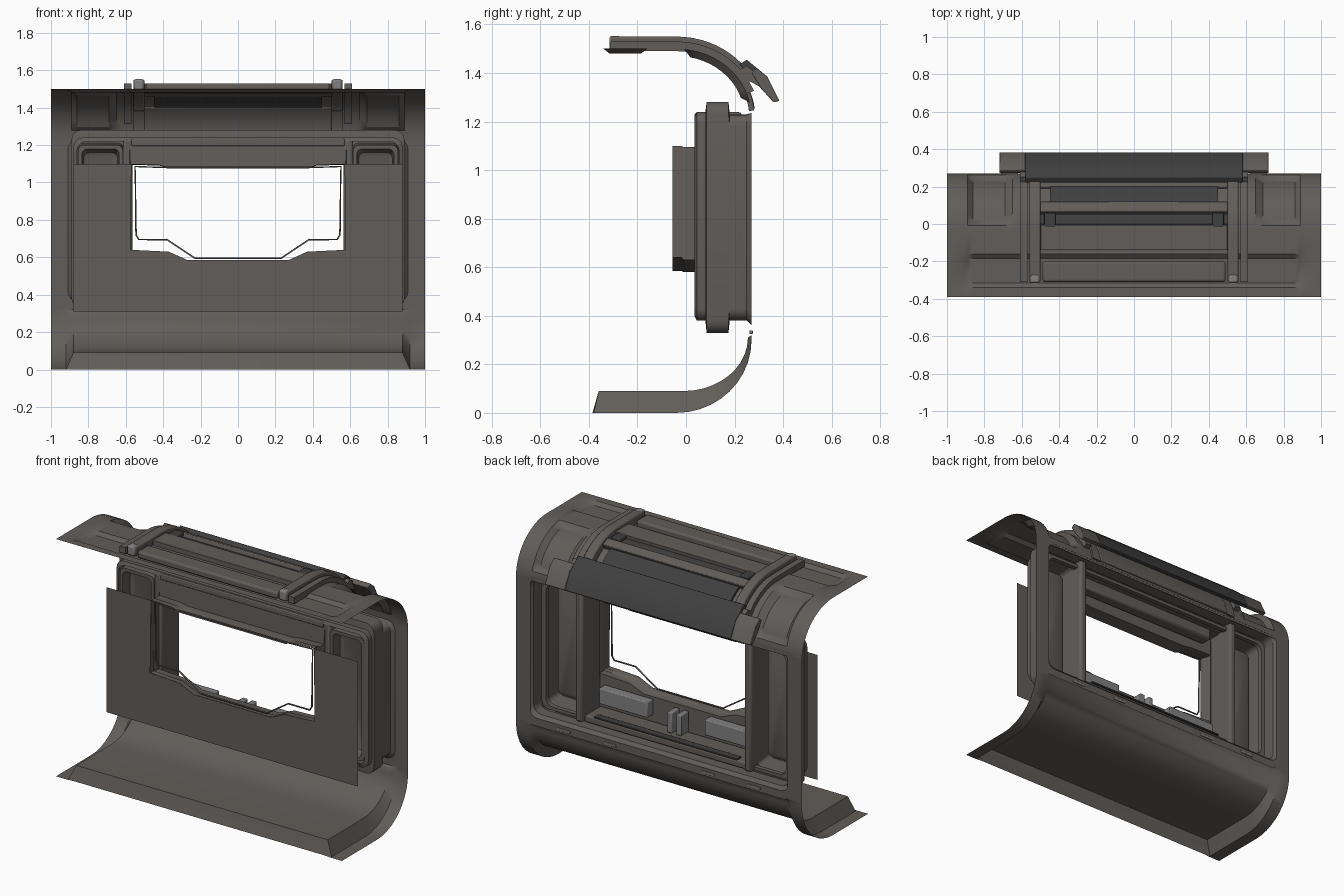
import bpy, bmesh, math

if "Cube" in bpy.data.objects:
    bpy.data.objects.remove(bpy.data.objects["Cube"])

dark = bpy.data.materials.new("dark_metal")
dark.diffuse_color = (0.12, 0.11, 0.10, 1)
dark.use_nodes = True
dark.node_tree.nodes["Principled BSDF"].inputs["Base Color"].default_value = dark.diffuse_color
black = bpy.data.materials.new("black_metal")
black.diffuse_color = (0.05, 0.05, 0.05, 1)
black.use_nodes = True
black.node_tree.nodes["Principled BSDF"].inputs["Base Color"].default_value = black.diffuse_color
light = bpy.data.materials.new("light_metal")
light.diffuse_color = (0.22, 0.22, 0.22, 1)
light.use_nodes = True
light.node_tree.nodes["Principled BSDF"].inputs["Base Color"].default_value = light.diffuse_color


def finish(name, verts, faces, mat=dark, smooth=True, bevel=0):
    me = bpy.data.meshes.new(name)
    me.from_pydata(verts, [], faces)
    bm = bmesh.new()
    bm.from_mesh(me)
    bmesh.ops.recalc_face_normals(bm, faces=bm.faces)
    bm.to_mesh(me)
    bm.free()
    ob = bpy.data.objects.new(name, me)
    bpy.context.collection.objects.link(ob)
    me.materials.append(mat)
    if bevel:
        m = ob.modifiers.new("bevel", "BEVEL")
        m.width, m.segments = bevel, 2
    if smooth:
        bpy.context.view_layer.objects.active = ob
        ob.select_set(True)
        bpy.ops.object.shade_smooth_by_angle(angle=math.radians(35))
        ob.select_set(False)
    return ob


def grid(name, xs, rows, point):
    """Sheet from point(x, row)."""
    n = len(rows)
    verts = [point(x, r) for x in xs for r in rows]
    faces = [(i*n+j, i*n+j+1, (i+1)*n+j+1, (i+1)*n+j)
             for i in range(len(xs)-1) for j in range(n-1)]
    return finish(name, verts, faces)


def loft(name, rings, cap=False, mat=dark):
    """Skin closed rings of equal length."""
    n = len(rings[0])
    verts = [v for r in rings for v in r]
    faces = [(i*n+j, i*n+(j+1) % n, (i+1)*n+(j+1) % n, (i+1)*n+j)
             for i in range(len(rings)-1) for j in range(n)]
    if cap:
        faces.append(tuple(range((len(rings)-1)*n, len(rings)*n)))
    return finish(name, verts, faces, mat)


def rrect(hx, z0, z1, y, r=.05, cx=0):
    out = []
    for k, (x, z) in enumerate([(hx-r, z1-r), (r-hx, z1-r), (r-hx, z0+r), (hx-r, z0+r)]):
        for i in range(5):
            a = math.pi/2*(k + i/4)
            out.append((cx+x+r*math.cos(a), y, z+r*math.sin(a)))
    return out


def prism(name, profile, x0, x1, mat=dark, bevel=0):
    """Closed yz profile extruded along x."""
    n = len(profile)
    verts = [(x, y, z) for x in (x0, x1) for y, z in profile]
    faces = [(j, (j+1) % n, n+(j+1) % n, n+j) for j in range(n)]
    faces += [tuple(range(n)), tuple(range(n, 2*n))]
    return finish(name, verts, faces, mat, True, bevel)


def box(name, x0, x1, y0, y1, z0, z1, mat=dark, bevel=.006):
    return prism(name, [(y0, z0), (y1, z0), (y1, z1), (y0, z1)], x0, x1, mat, bevel)


def roof(a, off=0):
    t = math.radians(a)
    return (-.04+(.31+off)*math.cos(t), 1.22+(.28+off)*math.sin(t))


def roof_band(name, a0, a1, low, high, x0, x1, front=None, mat=dark, bevel=0):
    angs = [a0+(a1-a0)*i/10 for i in range(11)]
    top = [roof(a, high) for a in angs]
    bot = [roof(a, low) for a in angs]
    if front is not None:
        top.append((front, 1.5+high))
        bot.append((front, 1.5+low))
    return prism(name, top+bot[::-1], x0, x1, mat, bevel)


def mirror_x(half):
    return half + [(-x, z) for x, z in reversed(half)]


half_x = [.62, .65, .69, .86, .89, .92, 1]
xs = [-x for x in reversed(half_x)] + half_x

# floor shell with a raised middle tray
floor_rows = [(-.39, 0, -.385, 0), (-.38, 0, -.36, .09), (-.2, 0, -.2, .09), (-.04, 0, -.01, .09)]
for i in range(1, 11):
    t = math.radians(-90+9*i)
    c, s = math.cos(t), math.sin(t)
    floor_rows.append((-.04+.31*c, .3+.3*s, -.01+.265*c, .31+.22*s))
floor_rows.append((.27, .32, .27, .32))
fx = [-1, -.92, -.88, .88, .92, 1]
grid("floor_shell", fx, floor_rows,
     lambda x, r: (x, r[2], r[3]) if abs(x) < .9 else (x, r[0], r[1]))

# roof shell with a long groove and corner pockets
roof_rows = [("f", y) for y in (-.39, -.34, -.315, -.185, -.16)] + [("a", 90-6*i) for i in range(16)]


def roof_point(x, r):
    if r[0] == "f":
        deep = abs(x) < .9 and -.33 < r[1] < -.17
        return (x, r[1], 1.48 if deep else 1.5)
    deep = .66 < abs(x) < .88 and 17 < r[1] < 82
    y, z = roof(r[1], -.03 if deep else 0)
    return (x, y, z)


grid("roof_shell", xs, roof_rows, roof_point)

# side strips of the wall and the deep stepped frame
for s in (-1, 1):
    finish("wall_strip", [(s*.9, .27, .31), (s, .27, .29), (s, .27, 1.23), (s*.9, .27, 1.23)],
           [(0, 1, 2, 3)])
loft("recess_frame", [rrect(*a) for a in (
    (.93, .31, 1.25, .27, .02), (.91, .36, 1.235, .27, .06), (.89, .38, 1.23, .25), (.89, .38, 1.23, .18),
    (.89, .33, 1.28, .175), (.89, .33, 1.28, .085), (.88, .38, 1.24, .08),
    (.88, .38, 1.24, .045), (.86, .40, 1.22, .035))])
loft("inner_trim", [rrect(*a) for a in (
    (.87, .40, 1.21, .17), (.87, .40, 1.21, .2), (.84, .42, 1.19, .2), (.84, .42, 1.19, .17))])

# window surround: front plate, tunnel and inner wall
win = mirror_x([(.37, 1.075), (.42, 1.095), (.57, 1.1), (.575, .64), (.37, .63), (.27, .585)])
wall = mirror_x([(.37, 1.2), (.42, 1.2), (.58, 1.2), (.58, .41), (.37, .41), (.27, .41)])
wide = mirror_x([(.37, 1.08), (.42, 1.09), (.575, 1.095), (.58, .63), (.37, .62), (.27, .58)])


def at(ring, y):
    return [(x, y, z) for x, z in ring]


loft("window_wall", [at(win, -.055), at(win, -.02), at(wide, -.01), at(wide, .035), at(wall, .04),
                     at(wall, .2)])
py = -.056
pl = [(-.88, .31), (-.575, .31), (-.37, .31), (-.27, .31), (.27, .31), (.37, .31), (.575, .31), (.88, .31)]
up = [(-.88, .64), (-.575, .64), (-.37, .63), (-.27, .585), (.27, .585), (.37, .63), (.575, .64), (.88, .64)]
hi = [(-.88, 1.1), (-.57, 1.1), (.57, 1.1), (.88, 1.1)]
finish("front_plate", at(pl+up+hi, py),
       [(i, i+1, i+9, i+8) for i in range(7)] + [(8, 9, 17, 16), (14, 15, 19, 18)], dark, False)

# thin window rim, split into left and right lower corners
cu = bpy.data.curves.new("window_rim", "CURVE")
cu.dimensions = "3D"
cu.bevel_depth, cu.bevel_resolution = .005, 1
rim = mirror_x([(.37, 1.08), (.55, 1.085), (.545, .72), (.53, .695), (.38, .695), (.23, .595)])
sp = cu.splines.new("POLY")
sp.points.add(len(rim)-1)
for p, (x, z) in zip(sp.points, rim):
    p.co = (x, -.04, z, 1)
sp.use_cyclic_u = True
cu.materials.append(dark)
bpy.context.collection.objects.link(bpy.data.objects.new("window_rim", cu))

# side pockets, pillars and roof ribs
for s in (-1, 1):
    loft("side_pocket", [rrect(hx, z0, z1, y, .03, s*.735) for hx, z0, z1, y in (
        (.15, .39, 1.23, .17), (.125, .41, 1.21, .16), (.12, .42, 1.2, .04), (.1, .44, 1.18, .04),
        (.09, .46, 1.16, .1), (.075, .48, 1.14, .11))], True)
    a, b = sorted((s*.565, s*.615))
    box("pillar", a, b, .04, .23, .39, 1.24, dark, .015)
    a, b = sorted((s*.5, s*.56))
    roof_band("roof_rib", 36, 90, -.01, .05, a, b, -.31, dark, .008)
    roof_band("roof_rib_foot", 5, 36, -.01, .012, a, b)
    a, b = sorted((s*.505, s*.555))
    box("rib_cap", a, b, -.315, -.27, 1.49, 1.553, light, .01)
    a, b = sorted((s*.57, s*.61))
    roof_band("roof_side_rail", 20, 90, -.01, .03, a, b, -.31)
    a, b = sorted((s*.42, s*.48))
    box("roof_vent", a, b, -.02, .06, 1.5, 1.53, black)
    a, b = sorted((s*.2, s*.54))
    box("sill_panel", a, b, .04, .1, .47, .57, light)
    a, b = sorted((s*.015, s*.05))
    box("sill_bracket", a, b, .04, .12, .43, .56, light)
    for x in (.3, .62):
        a, b = sorted((s*x, s*(x+.09)))
        box("wall_slot", a, b, .262, .275, .325, .34, light, .002)

# layered panels between the ribs
roof_band("roof_front_panel", 84, 90, -.005, .03, -.5, .5, -.14, dark, .006)
roof_band("roof_dark_slot", 73, 83, -.01, .012, -.5, .5, None, black)
roof_band("roof_middle_panel", 62, 72, -.01, .035, -.5, .5, None, dark, .006)
roof_band("roof_recess_panel", 42, 62, -.01, .015, -.45, .45, None, black)
roof_band("roof_lower_panel", 6, 42, -.01, .015, -.5, .5, None, dark, .006)
box("roof_beam", -.49, .49, -.31, -.2, 1.485, 1.53, dark, .012)

# overhanging visor with narrower end tabs
visor = [(.22, 1.435), (.25, 1.455), (.335, 1.385), (.385, 1.285), (.36, 1.28), (.31, 1.335)]
prism("visor", visor, -.58, .58, black, .004)
tab = [(.27, 1.40), (.29, 1.42), (.335, 1.385), (.385, 1.285), (.36, 1.28), (.31, 1.335)]
for s in (-1, 1):
    a, b = sorted((s*.58, s*.72))
    prism("visor_tab", tab, a, b, dark, .004)
    a, b = sorted((s*.57, s*.61))
    prism("visor_link", [(.2, 1.40), (.25, 1.43), (.33, 1.37), (.31, 1.34)], a, b)

# header above and ledge below the window
box("window_header", -.5, .5, .05, .13, 1.13, 1.21, dark, .015)
box("upper_ledge", -.57, .57, .036, .12, 1.195, 1.235, dark, .006)
box("lower_ledge", -.57, .57, .04, .2, .385, .43, dark, .01)
box("lower_ledge_slot", -.5, .5, .16, .205, .43, .44, black, .003)
